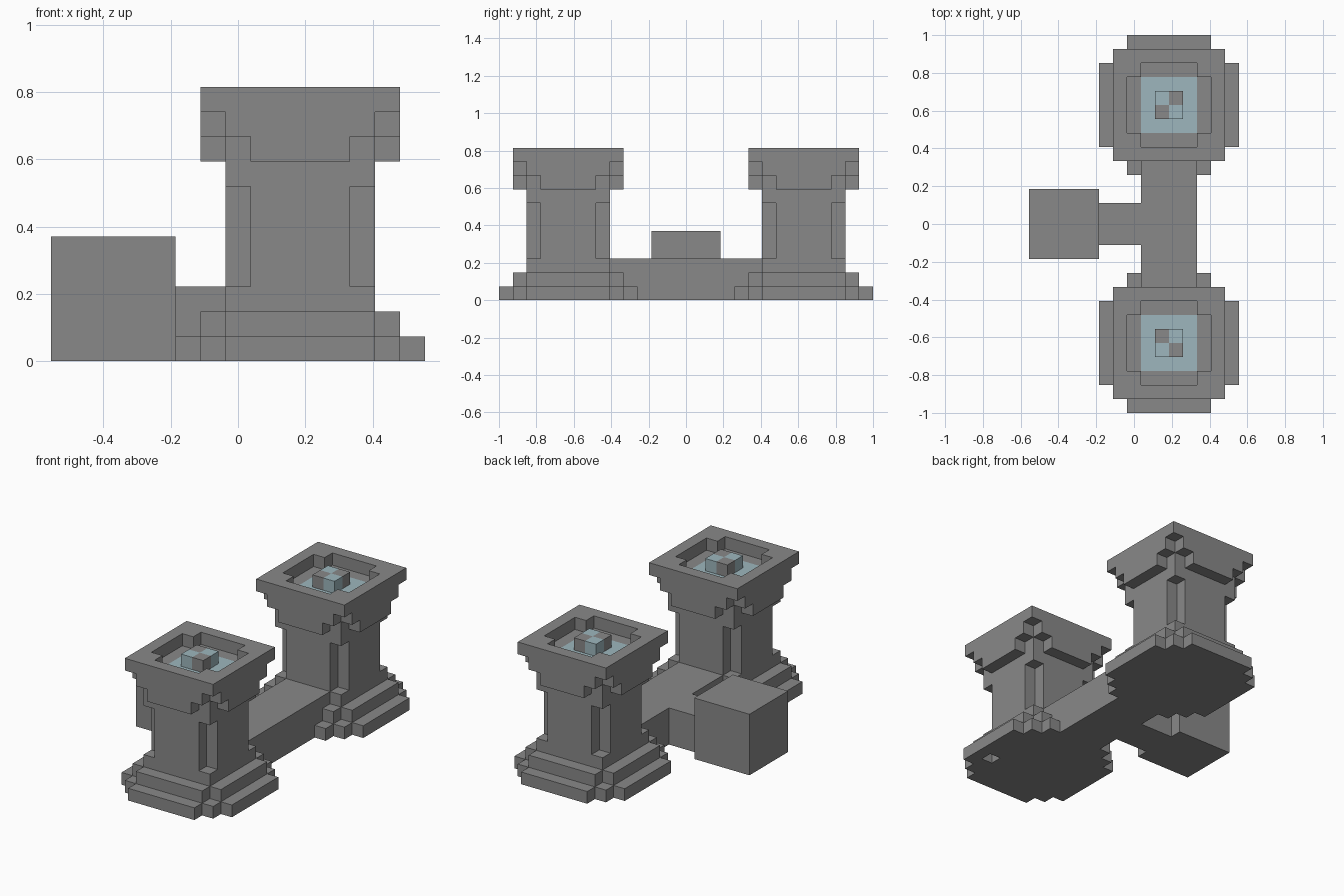
import bpy, bmesh

old = bpy.data.objects.get("Cube")
if old:
    bpy.data.objects.remove(old, do_unlink=True)

U = 2 / 27  # size of one building block


def material(name, rgb):
    m = bpy.data.materials.new(name)
    m.use_nodes = True
    m.diffuse_color = (*rgb, 1)
    bsdf = next(n for n in m.node_tree.nodes if n.type == 'BSDF_PRINCIPLED')
    bsdf.inputs["Base Color"].default_value = (*rgb, 1)
    return m


STONE = material("grey stone", (0.25, 0.25, 0.25))
WATER = material("pale blue water", (0.34, 0.47, 0.51))


def rect(x0, x1, y0, y1):
    return [(x0, y0), (x1, y0), (x1, y1), (x0, y1)]


def stepped(*corners):
    """Four-fold outline whose corners step through the given points."""
    quarter = [corners[0]]
    for a, b in zip(corners, corners[1:]):
        quarter += [(b[0], a[1]), b]
    points = []
    for _ in range(4):
        points += quarter
        quarter = [(-y, x) for x, y in quarter]
    return points


def prism(name, z0, z1, outlines, mat=STONE, at=(0, 0)):
    """Upright prism from an outer outline and optional hole outlines."""
    bm = bmesh.new()
    edges = []
    for outline in outlines:
        vs = [bm.verts.new(((x + at[0]) * U, (y + at[1]) * U, z0 * U))
              for x, y in outline]
        edges += [bm.edges.new((vs[i - 1], vs[i])) for i in range(len(vs))]
    bmesh.ops.triangle_fill(bm, edges=edges, use_beauty=True, normal=(0, 0, 1))
    top = bmesh.ops.extrude_face_region(bm, geom=bm.faces[:], use_keep_orig=True)
    moved = [g for g in top["geom"] if isinstance(g, bmesh.types.BMVert)]
    bmesh.ops.translate(bm, verts=moved, vec=(0, 0, (z1 - z0) * U))
    bmesh.ops.recalc_face_normals(bm, faces=bm.faces[:])
    mesh = bpy.data.meshes.new(name)
    bm.to_mesh(mesh)
    bm.free()
    mesh.materials.append(mat)
    obj = bpy.data.objects.new(name, mesh)
    bpy.context.collection.objects.link(obj)
    return obj


# Cross-sections shared by both towers
square = stepped((3, 3))
cross = stepped((3, 2), (2, 3))
ledge = stepped((4, 3), (3, 4))
basin = stepped((2, 2))

for side, label in ((-1, "front"), (1, "back")):
    at = (2.5, 8.5 * side)

    def part(name, z0, z1, *outlines, mat=STONE):
        prism(f"{label}_tower_{name}", z0, z1, outlines, mat, at)

    # Stepped foot; the front one has a small socket underneath
    foot = [stepped((5, 3), (4, 4), (3, 5))]
    if side < 0:
        foot.append(rect(3, 4, -2, -1))
    part("foot", 0, 1, *foot)
    part("foot_ledge", 1, 2, ledge)

    # Shaft with notched corners
    part("shaft_bottom", 2, 3, square)
    part("shaft", 3, 7, cross)
    part("shaft_top", 7, 8, square)

    # Flared head with an open basin
    part("head_flare", 8, 9, stepped((4, 2), (3, 3), (2, 4)))
    part("head_ledge", 9, 10, ledge, basin)
    part("head_rim", 10, 11, stepped((4, 4)), cross)
    part("water", 9, 10, basin, mat=WATER)

    # Chequered block in the middle of the basin
    for x in (-1, 0):
        for y in (-1, 0):
            blue = (x == y) == (side < 0)
            part("centre_block", 10, 11, rect(x, x + 1, y, y + 1),
                 mat=WATER if blue else STONE)

# Wall between the towers, with a branch to the side block
prism("main_wall", 0, 3, [rect(0.5, 4.5, -5.5, 5.5)])
prism("branch_wall", 0, 3, [rect(-2.5, 0.5, -1.5, 1.5)])
prism("side_block", 0, 5, [rect(-7.5, -2.5, -2.5, 2.5)])
